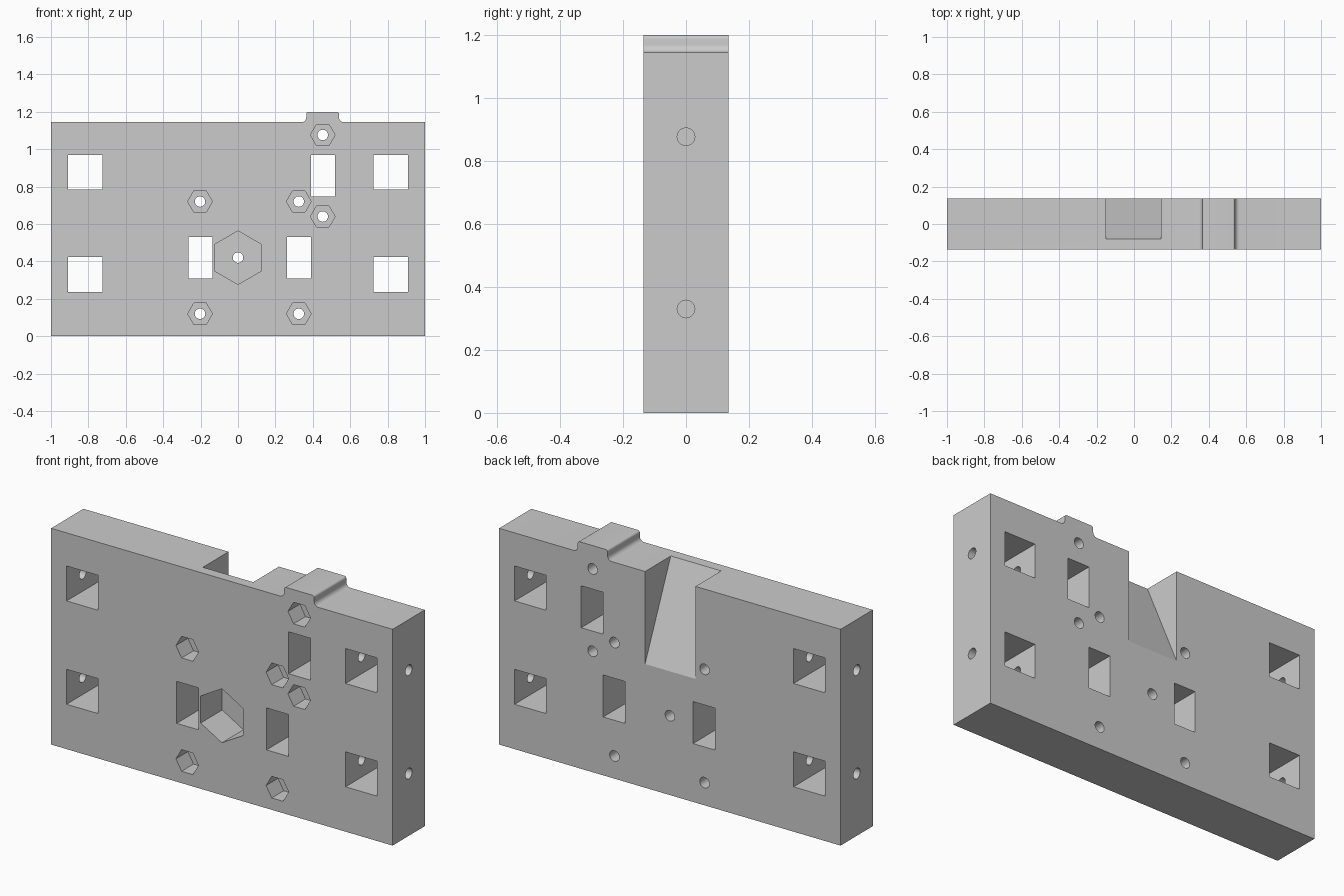
import bpy
import math
from mathutils import Matrix

if "Cube" in bpy.data.objects:
    bpy.data.objects.remove(bpy.data.objects["Cube"], do_unlink=True)

HALF_D = 0.135
TOP = 1.145
HOLE_R = 0.028

grey = bpy.data.materials.new("plain grey")
grey.use_nodes = True
grey.diffuse_color = (0.6, 0.6, 0.6, 1)
grey.node_tree.nodes["Principled BSDF"].inputs["Base Color"].default_value = (0.6, 0.6, 0.6, 1)


def extrude(name, points, start, end, axis="y"):
    """Prism from a 2D profile: (x, z) pushed along y, or (y, z) pushed along x."""
    def place(p, d):
        return (p[0], d, p[1]) if axis == "y" else (d, p[0], p[1])
    n = len(points)
    verts = [place(p, d) for d in (start, end) for p in points]
    faces = [tuple(range(n)), tuple(range(2 * n - 1, n - 1, -1))]
    faces += [(i, i + n, (i + 1) % n + n, (i + 1) % n) for i in range(n)]
    if axis == "x":
        faces = [f[::-1] for f in faces]
    mesh = bpy.data.meshes.new(name)
    mesh.from_pydata(verts, [], faces)
    mesh.materials.append(grey)
    obj = bpy.data.objects.new(name, mesh)
    bpy.context.scene.collection.objects.link(obj)
    return obj


def arc(cx, cz, r, a0, a1, steps=6):
    angles = [math.radians(a0 + (a1 - a0) * i / steps) for i in range(steps + 1)]
    return [(cx + r * math.cos(a), cz + r * math.sin(a)) for a in angles]


def polygon(cx, cz, r, sides, turn=0):
    return arc(cx, cz, r, turn, turn + 360, sides)[:-1]


def rect(x0, x1, z0, z1):
    return [(x0, z0), (x1, z0), (x1, z1), (x0, z1)]


# Block outline with the filleted tab on its top edge
fillet, rnd = 0.024, 0.012
tab_l, tab_r, tab_top = 0.365, 0.54, 1.2
outline = [(-1, 0), (1, 0), (1, TOP)]
outline += arc(tab_r + fillet, TOP + fillet, fillet, 270, 180)
outline += arc(tab_r - rnd, tab_top - rnd, rnd, 0, 90)
outline += arc(tab_l + rnd, tab_top - rnd, rnd, 90, 180)
outline += arc(tab_l - fillet, TOP + fillet, fillet, 0, -90)
outline += [(-1, TOP)]
block = extrude("mounting_block", outline, -HALF_D, HALF_D)

cutters = []


def cut(name, points, start=-0.3, end=0.3, axis="y"):
    obj = extrude(name, points, start, end, axis)
    cutters.append(obj)


# Square windows and the blind side bores that cross them
for side in (-1, 1):
    for z in (0.33, 0.877):
        cx = side * 0.817
        cut("window_cutter", rect(cx - 0.0925, cx + 0.0925, z - 0.0925, z + 0.0925))
        inner, outer = sorted((side * 0.62, side * 1.1))
        cut("side_bore_cutter", polygon(0, z, HOLE_R, 32), inner, outer, "x")

# Upright slots
for x, z in ((-0.2, 0.42), (0.326, 0.42), (0.455, 0.858)):
    cut("slot_cutter", rect(x - 0.0645, x + 0.0645, z - 0.111, z + 0.111))

# Nut pockets in the front, each with a through hole
for x, z in ((-0.203, 0.72), (0.325, 0.72), (0.453, 0.64),
             (0.453, 1.076), (-0.203, 0.12), (0.325, 0.12)):
    cut("nut_pocket_cutter", polygon(x, z, 0.066, 6), -0.3, -HALF_D + 0.1)
    cut("screw_hole_cutter", polygon(x, z, HOLE_R, 32))
cut("large_pocket_cutter", polygon(0, 0.42, 0.143, 6, 30), -0.3, -HALF_D + 0.18)
cut("centre_hole_cutter", polygon(0, 0.42, HOLE_R, 32))

# Sloped notch in the top of the back
slope = (HALF_D + 0.08) / (TOP - 0.655)
over = 0.1
ramp = [(HALF_D + over, 0.655 - over / slope), (HALF_D + over, TOP + over),
        (-0.08 - over * slope, TOP + over)]
cut("notch_cutter", ramp, -0.15, 0.145, "x")

for c in cutters:
    mod = block.modifiers.new(c.name, "BOOLEAN")
    mod.operation = "DIFFERENCE"
    mod.solver = "EXACT"
    mod.object = c

# Bake the cuts, then drop the helpers
bpy.context.view_layer.update()
for o in bpy.context.selected_objects:
    o.select_set(False)
bpy.context.view_layer.objects.active = block
block.select_set(True)
for mod in list(block.modifiers):
    bpy.ops.object.modifier_apply(modifier=mod.name)
for c in cutters:
    bpy.data.objects.remove(c, do_unlink=True)
bpy.ops.object.shade_smooth_by_angle(angle=math.radians(20))
